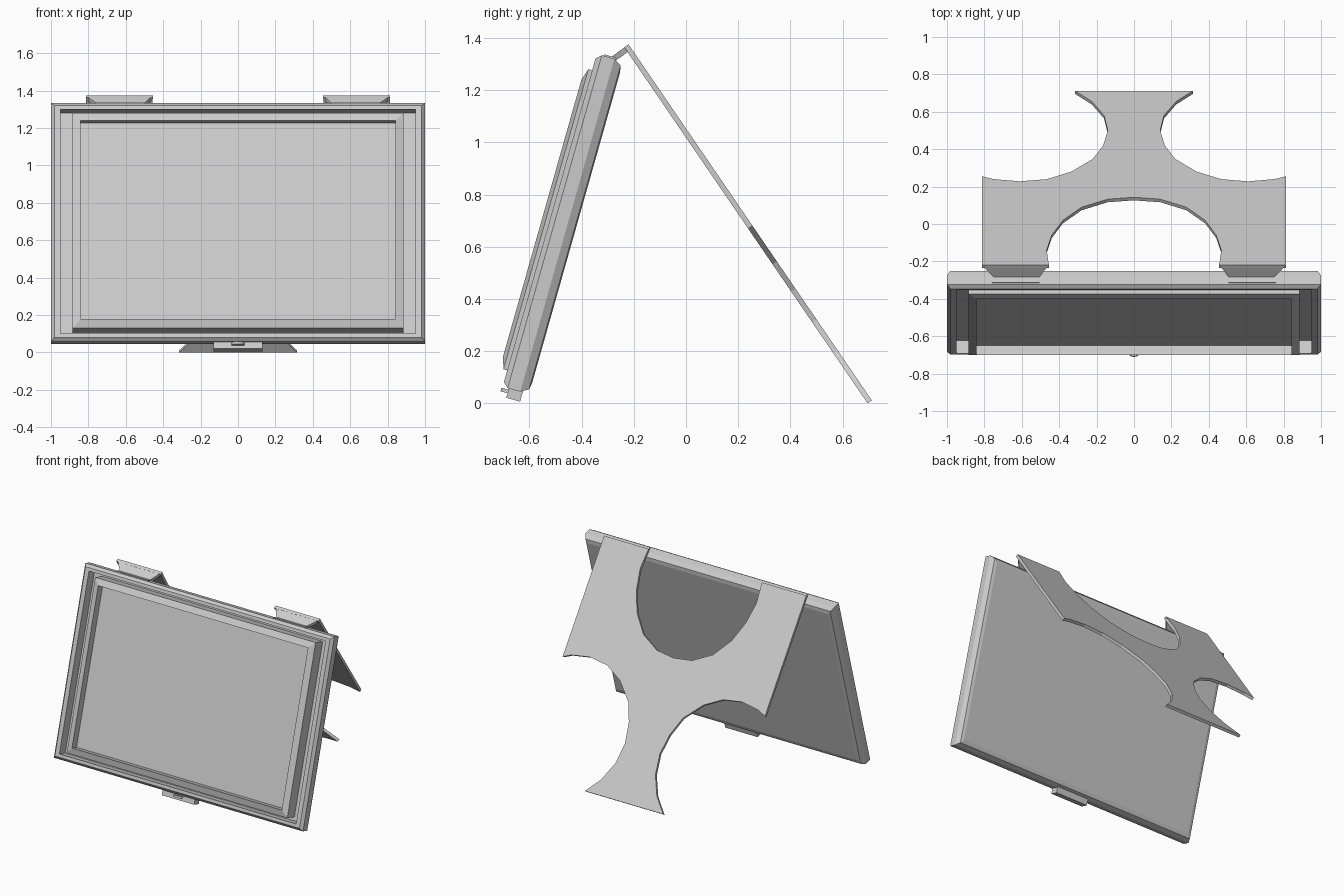
import bpy, bmesh, math
from mathutils import Vector

if "Cube" in bpy.data.objects:
    bpy.data.objects.remove(bpy.data.objects["Cube"])

grey = bpy.data.materials.new("plain_grey")
grey.use_nodes = True
grey.diffuse_color = (0.6, 0.6, 0.6, 1)
grey.node_tree.nodes["Principled BSDF"].inputs["Base Color"].default_value = (0.6, 0.6, 0.6, 1)

TILT = math.radians(15.8)
LOW, HIGH = -0.005, 1.32


def tilted(x, s, d):
    """Point on the leaning panel: s runs up it, d towards its front."""
    c, k = math.cos(TILT), math.sin(TILT)
    return Vector((x, -0.6 + k * s - c * d, 0.04 + c * s + k * d))


def loft(name, rings):
    """Join closed rings of points and cap both ends."""
    bm = bmesh.new()
    loops = [[bm.verts.new(p) for p in ring] for ring in rings]
    for a, b in zip(loops, loops[1:]):
        for i in range(len(a)):
            j = (i + 1) % len(a)
            bm.faces.new((a[i], a[j], b[j], b[i]))
    bm.faces.new(loops[0][::-1])
    bm.faces.new(loops[-1])
    bmesh.ops.recalc_face_normals(bm, faces=bm.faces)
    mesh = bpy.data.meshes.new(name)
    bm.to_mesh(mesh)
    bm.free()
    mesh.materials.append(grey)
    obj = bpy.data.objects.new(name, mesh)
    bpy.context.collection.objects.link(obj)
    return obj


def rectangle(x0, x1, s0, s1, d):
    return [tilted(x, s, d) for x, s in ((x0, s0), (x1, s0), (x1, s1), (x0, s1))]


def inset_ring(ix, iz, d):
    return rectangle(ix - 1, 1 - ix, LOW + iz, HIGH - iz, d)


def block(name, x0, x1, s0, s1, d0, d1):
    return loft(name, [rectangle(x0, x1, s0, s1, d) for d in (d0, d1)])


def plate(name, points, offset):
    return loft(name, [points, [p + offset for p in points]])


# Bevelled casing with a groove sunk into its front
loft("casing", [inset_ring(*r) for r in (
    (0.04, 0.045, 0), (0.018, 0.018, 0.005), (0, 0, 0.035), (0, 0, 0.085),
    (0.018, 0.018, 0.105), (0.05, 0.04, 0.105), (0.05, 0.04, 0.035))])

# Raised inner moulding around the recessed screen
loft("screen_bezel", [inset_ring(*r) for r in (
    (0.115, 0.065, 0.03), (0.115, 0.065, 0.12),
    (0.158, 0.11, 0.135), (0.158, 0.11, 0.08))])

# Catch under the bottom edge, with a rounded tab
block("catch_block", -0.13, 0.13, -0.042, 0.005, 0.025, 0.08)
tab = [(0.035 * math.cos(a), 0.078 + 0.03 * math.sin(a))
       for a in (math.pi * i / 8 for i in range(9))]
plate("catch_tab", [tilted(x, -0.024, d) for x, d in tab],
      tilted(0, -0.01, 0) - tilted(0, -0.024, 0))

# Folding stand: one flat sheet with a cut arch, waist and flared foot
SLOPE = 1.463


def on_stand(x, y):
    return Vector((x, y, 1.375 - SLOPE * (y + 0.22)))


half = [(0, 0.143), (0.14, 0.133), (0.28, 0.09), (0.38, 0.02), (0.44, -0.06),
        (0.467, -0.14), (0.455, -0.22), (0.812, -0.22), (0.812, 0.255),
        (0.75, 0.24), (0.61, 0.228), (0.465, 0.24), (0.335, 0.28), (0.22, 0.348),
        (0.165, 0.42), (0.14, 0.5), (0.16, 0.58), (0.225, 0.655), (0.315, 0.712)]
outline = half + [(-x, y) for x, y in reversed(half[1:])]
normal = Vector((0, SLOPE, 1)).normalized()
plate("stand", [on_stand(x, y) for x, y in outline], normal * -0.02)

# Hinge lips and hinge plates joining the stand to the top edge
for side, word in ((-1, "right"), (1, "left")):
    lip = [(0.455, -0.22, 1.375), (0.812, -0.22, 1.375),
           (0.785, -0.25, 1.352), (0.745, -0.288, 1.325),
           (0.51, -0.288, 1.325), (0.48, -0.25, 1.352)]
    plate("hinge_lip_" + word, [Vector((side * x, y, z)) for x, y, z in lip],
          Vector((0, 0.008, -0.02)))
    block("hinge_plate_" + word, *sorted((side * 0.505, side * 0.76)),
          1.28, 1.326, 0.03, 0.078)
